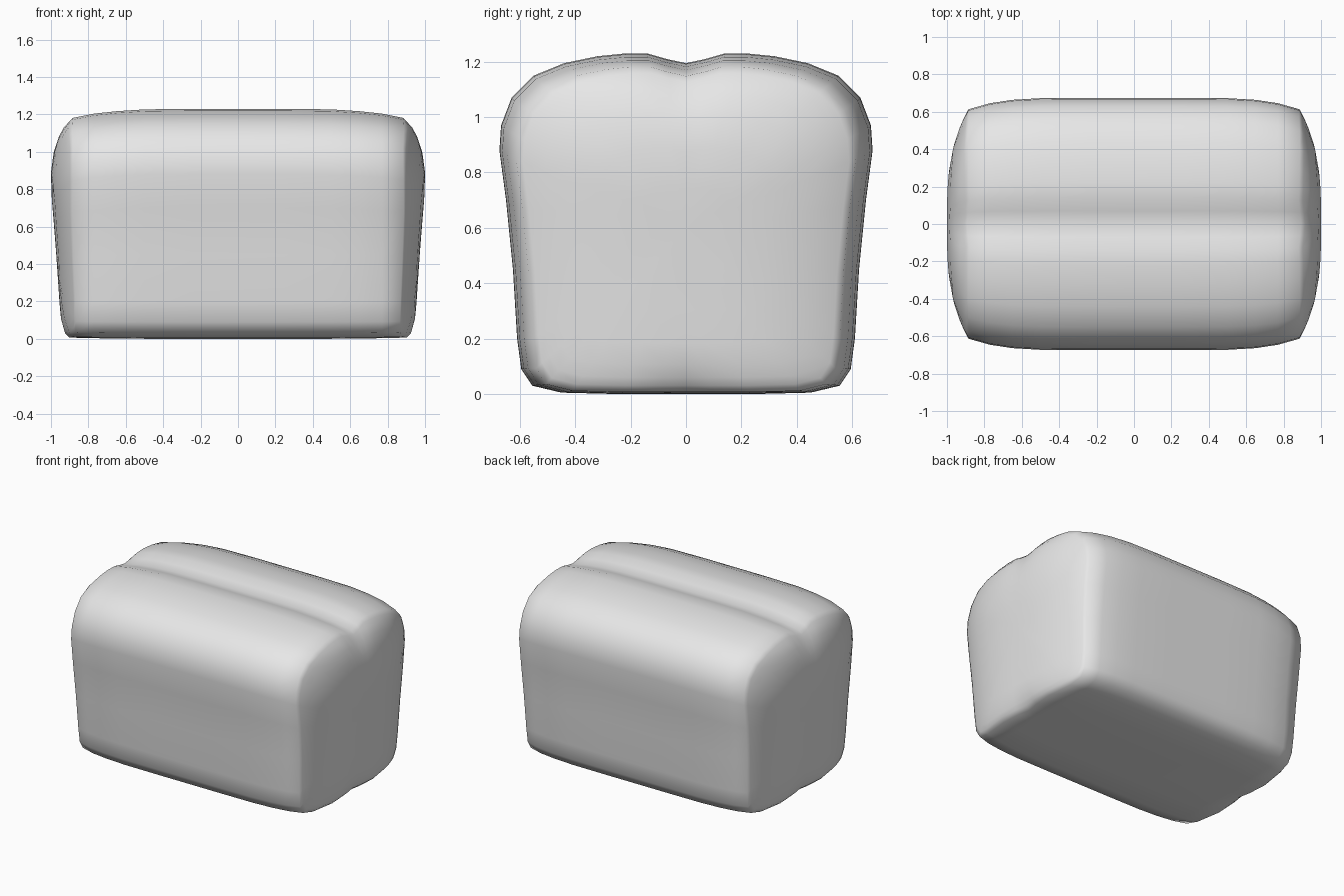
import bpy, bmesh, math

cube = bpy.data.objects.get("Cube")
if cube:
    bpy.data.objects.remove(cube, do_unlink=True)

# Half cross-section (y, z) from the top groove down to the base centre
HALF = [(0, 1.195), (.07, 1.21), (.14, 1.23), (.22, 1.23), (.32, 1.22),
        (.44, 1.195), (.55, 1.15), (.63, 1.07), (.668, .97), (.674, .88),
        (.65, .7), (.625, .45), (.61, .2), (.595, .09), (.555, .03),
        (.45, .005), (.25, 0), (.1, 0), (0, 0)]
PROFILE = HALF + [(-y, z) for y, z in HALF[-2:0:-1]]

# End face reach (z, x) along the middle of the loaf
REACH = [(0, .9), (.03, .93), (.1, .948), (.5, .975), (.8, 1), (.9, 1),
         (1, .985), (1.08, .962), (1.13, .935), (1.18, .89), (1.23, .84)]


def end_x(y, z):
    """Domed end face, pinched where the groove and base seam reach it."""
    for (z0, x0), (z1, x1) in zip(REACH, REACH[1:]):
        if z <= z1:
            x = x0 + (x1 - x0) * (z - z0) / (z1 - z0)
            break
    pinch = max(0, (z - 1.0) / .2, 1 - z / .12)
    return x - .5 * abs(y) ** 3 - .035 * pinch * math.exp(-(y / .1) ** 2)


def squeeze(sy, sz):
    return [(y * sy, .15 + (z - .15) * sz) for y, z in PROFILE]


# Rings from the middle out to one end
body = [[(x, y, z) for y, z in squeeze(sy, sz)]
        for x, sy, sz in [(0, 1, 1), (.25, 1, 1), (.5, .998, .997), (.65, .985, .988), (.77, .958, .976)]]
rim = squeeze(.91, .955)
caps = []
for s in (1, .96, .91, .83, .7, .5, .25):
    pts = [(y * s, .6 + (z - .6) * s) for y, z in rim]
    caps.append([(end_x(y, z), y, z) for y, z in pts])
half_rings = body + caps
rings = [[(-x, y, z) for x, y, z in r] for r in half_rings[:0:-1]] + half_rings

# Loft the loaf and close both ends
bm = bmesh.new()
loops = [[bm.verts.new(p) for p in r] for r in rings]
n = len(PROFILE)
for a, b in zip(loops, loops[1:]):
    for i in range(n):
        j = (i + 1) % n
        bm.faces.new((a[i], a[j], b[j], b[i]))
for loop, side in ((loops[0], -1), (loops[-1], 1)):
    tip = bm.verts.new((side * end_x(0, .6), 0, .6))
    for i in range(n):
        bm.faces.new((loop[i], loop[(i + 1) % n], tip))
bmesh.ops.recalc_face_normals(bm, faces=bm.faces)
for f in bm.faces:
    f.smooth = True
mesh = bpy.data.meshes.new("bread_loaf")
bm.to_mesh(mesh)
bm.free()
loaf = bpy.data.objects.new("bread_loaf", mesh)
bpy.context.collection.objects.link(loaf)

# Plain light grey crust
mat = bpy.data.materials.new("light_grey")
mat.use_nodes = True
mat.diffuse_color = (.8, .8, .8, 1)
mat.node_tree.nodes["Principled BSDF"].inputs["Base Color"].default_value = (.8, .8, .8, 1)
mesh.materials.append(mat)
